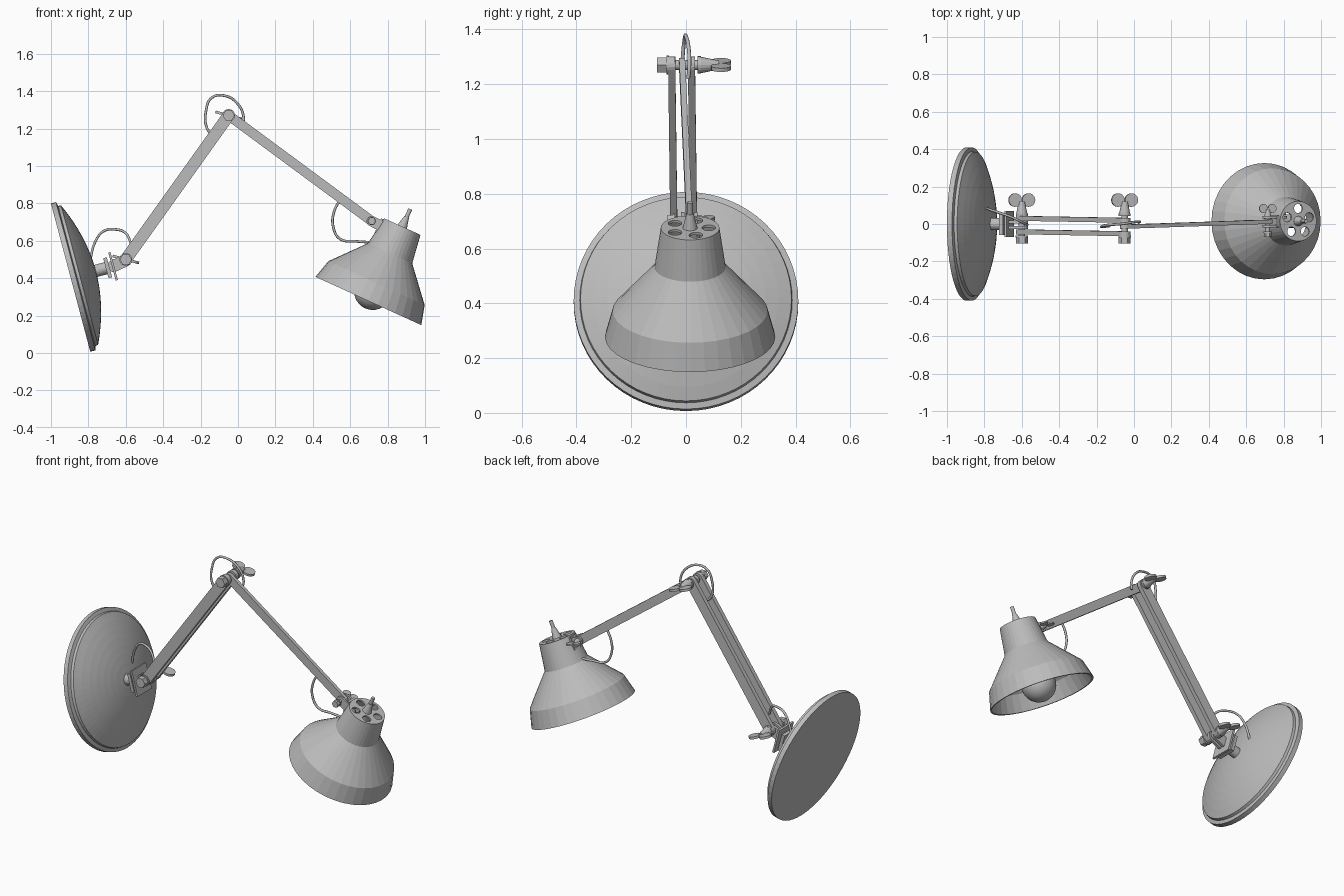
import bpy, bmesh, math
from mathutils import Matrix, Vector

cube = bpy.data.objects.get("Cube")
if cube:
    bpy.data.objects.remove(cube, do_unlink=True)

grey = bpy.data.materials.new("painted_grey")
grey.use_nodes = True
grey.diffuse_color = (0.5, 0.5, 0.5, 1)
grey.node_tree.nodes["Principled BSDF"].inputs["Base Color"].default_value = (0.5, 0.5, 0.5, 1)

Y, Z = Vector((0, 1, 0)), Vector((0, 0, 1))


def frame(origin, axis, ref=Y):
    """Matrix at origin whose local z is axis and whose local y is near ref."""
    z = Vector(axis).normalized()
    x = ref.cross(z).normalized()
    m = Matrix((x, z.cross(x), z)).transposed().to_4x4()
    return Matrix.Translation(Vector(origin)) @ m


def finish(name, bm, matrix, smooth=False):
    bmesh.ops.remove_doubles(bm, verts=bm.verts, dist=1e-5)
    bmesh.ops.recalc_face_normals(bm, faces=bm.faces)
    bm.transform(matrix)
    mesh = bpy.data.meshes.new(name)
    bm.to_mesh(mesh)
    bm.free()
    mesh.materials.append(grey)
    if smooth:
        mesh.shade_smooth()
    obj = bpy.data.objects.new(name, mesh)
    bpy.context.collection.objects.link(obj)
    return obj


def lathe(name, profile, matrix, sides=24, smooth=False):
    """Turn (radius, height) points around local z."""
    bm = bmesh.new()
    vs = [bm.verts.new((r, 0, h)) for r, h in profile]
    es = [bm.edges.new(pair) for pair in zip(vs, vs[1:])]
    bmesh.ops.spin(bm, geom=vs + es, cent=(0, 0, 0), axis=(0, 0, 1),
                   angle=math.tau, steps=sides)
    return finish(name, bm, matrix, smooth)


def rod(name, r, h0, h1, matrix, sides=20, r_end=None):
    return lathe(name, [(0, h0), (r, h0), (r_end or r, h1), (0, h1)], matrix, sides)


def box(name, size, matrix):
    bm = bmesh.new()
    bmesh.ops.create_cube(bm, size=1, matrix=Matrix.Diagonal((*size, 1)))
    return finish(name, bm, matrix)


def bar(name, a, b, width, thick):
    """Flat bar with round ends from a to b, thin along y."""
    a, b = Vector(a), Vector(b)
    length, r = (b - a).length, width / 2
    bm = bmesh.new()
    outline = []
    for end, start in ((length, 0), (0, math.pi)):
        for i in range(9):
            t = start + math.pi * i / 8
            outline.append(bm.verts.new((r * math.cos(t), -thick / 2, end + r * math.sin(t))))
    face = bm.faces.new(outline)
    new = bmesh.ops.extrude_face_region(bm, geom=[face])["geom"]
    bmesh.ops.translate(bm, vec=(0, thick, 0),
                        verts=[v for v in new if isinstance(v, bmesh.types.BMVert)])
    return finish(name, bm, frame(a, b - a))


def cord(name, points, radius=0.007):
    curve = bpy.data.curves.new(name, "CURVE")
    curve.dimensions = "3D"
    curve.bevel_depth, curve.bevel_resolution = radius, 2
    curve.resolution_u, curve.use_fill_caps = 8, True
    spline = curve.splines.new("BEZIER")
    spline.bezier_points.add(len(points) - 1)
    for bp, co in zip(spline.bezier_points, points):
        bp.co = co
        bp.handle_left_type = bp.handle_right_type = "AUTO"
    curve.materials.append(grey)
    obj = bpy.data.objects.new(name, curve)
    bpy.context.collection.objects.link(obj)


def hinge_bolt(name, x, z, s=1.0):
    """Hex head, shaft, washers and wing nut, running front to back."""
    m = frame((x, 0, z), Y, Z) @ Matrix.Scale(s, 4)
    rod(name + "_head", 0.032, -0.105, -0.07, m, 6)
    rod(name + "_shaft", 0.018, -0.1, 0.1, m)
    rod(name + "_front_washer", 0.034, -0.072, -0.062, m)
    rod(name + "_back_washer", 0.032, 0.042, 0.055, m)
    rod(name + "_nut_collar", 0.03, 0.055, 0.12, m, 16, 0.016)
    tilt = Vector((0.26, 0, 0.966))
    for side, sign in (("left", 1), ("right", -1)):
        centre = Vector((x, 0.128 * s, z)) + sign * 0.037 * s * Vector((0.966, 0, -0.26))
        rod(f"{name}_{side}_wing", 0.036 * s, -0.007 * s, 0.007 * s, frame(centre, tilt), 20)


# Wall disc with stepped rim and shallow dome
disc = frame((-0.895, 0, 0.403), (0.967, 0, 0.257))
dome = [(0.385 * k / 8, 0.05 + 0.09 * (1 - (k / 8) ** 2)) for k in range(7, -1, -1)]
lathe("wall_disc", [(0, 0), (0.41, 0), (0.41, 0.028), (0.388, 0.034), (0.385, 0.05)] + dome,
      disc, 64)

# Swivel bracket
rod("swivel_stem", 0.033, 0.12, 0.2, disc, 20)
box("swivel_block", (0.11, 0.12, 0.02), disc @ Matrix.Translation((0, 0, 0.205)))
box("swivel_plate", (0.155, 0.14, 0.012), disc @ Matrix.Translation((0, 0, 0.235)))
for side, y in (("front", -0.018), ("back", 0.012)):
    bar(f"swivel_{side}_lug", (-0.665, y, 0.465), (-0.6, y, 0.495), 0.065, 0.016)

# Arms
foot, elbow, wrist = (-0.6, 0.5), (-0.05, 1.27), (0.715, 0.705)
for side, y0, y1 in (("front", -0.042, -0.052), ("back", 0.03, 0.02)):
    bar(f"lower_arm_{side}_bar", (foot[0], y0, foot[1]), (elbow[0], y1, elbow[1]), 0.064, 0.026)
bar("upper_arm", (elbow[0], -0.014, elbow[1]), (wrist[0], 0.012, wrist[1]), 0.052, 0.022)
hinge_bolt("base_hinge", *foot)
hinge_bolt("elbow_hinge", *elbow)
hinge_bolt("shade_hinge", *wrist, 0.65)

# Shade: hollow shell with vent holes in the cap
axis = frame((0.697, 0.015, 0.278), (0.415, 0, 0.91))
shade = lathe("shade", [(0, 0.437), (0.107, 0.437), (0.13, 0.28), (0.283, 0.105), (0.311, 0),
                        (0.301, 0), (0.273, 0.101), (0.121, 0.275), (0.098, 0.427), (0, 0.427)],
              axis, 36)
for i in range(5):
    a = math.radians(18 + 72 * i)
    hole = rod("vent_cutter", 0.025, 0.4, 0.46,
               axis @ Matrix.Translation((0.068 * math.cos(a), 0.068 * math.sin(a), 0)), 16)
    hole.hide_render = True
    mod = shade.modifiers.new("vent", "BOOLEAN")
    mod.operation, mod.object, mod.solver = "DIFFERENCE", hole, "EXACT"
    bpy.context.view_layer.objects.active = shade
    bpy.ops.object.modifier_apply(modifier=mod.name)
    bpy.data.objects.remove(hole, do_unlink=True)

# Socket, bulb and cord grip
rod("socket", 0.036, 0.2, 0.43, axis, 20)
bulb = [(0.1 * math.sin(t), 0.057 - 0.1 * math.cos(t))
        for t in (math.pi * k / 16 for k in range(13))]
lathe("bulb", bulb + [(0.045, 0.16), (0.03, 0.2), (0, 0.2)], axis, 32, True)
rod("cord_grip", 0.027, 0.437, 0.495, axis, 16, 0.013)
rod("cord_grip_tip", 0.011, 0.49, 0.54, axis, 12)

# Shade bracket
for side, y in (("front", -0.012), ("back", 0.036)):
    bar(f"shade_{side}_lug", (wrist[0], y, wrist[1]), (0.79, y, 0.665), 0.056, 0.012)
box("shade_bracket_plate", (0.012, 0.06, 0.08),
    axis @ Matrix.Translation((-0.115, 0, 0.39)))

# Hanging cords at each joint
cord("base_cord", [(-0.79, 0.085, 0.5), (-0.765, 0.075, 0.59), (-0.72, 0.06, 0.65),
                   (-0.65, 0.035, 0.66), (-0.6, 0.01, 0.64), (-0.57, -0.005, 0.58)])
cord("elbow_cord", [(-0.13, -0.01, 1.16), (-0.165, -0.015, 1.2), (-0.17, -0.012, 1.3),
                    (-0.14, -0.005, 1.365), (-0.07, 0, 1.375), (0, 0.01, 1.33),
                    (0.03, 0.012, 1.26), (0.025, 0.008, 1.22)])
cord("shade_cord", [(0.54, 0.005, 0.81), (0.515, 0.005, 0.76), (0.508, 0.005, 0.68),
                    (0.545, 0.01, 0.61), (0.63, 0.015, 0.597), (0.75, 0.015, 0.59)])
